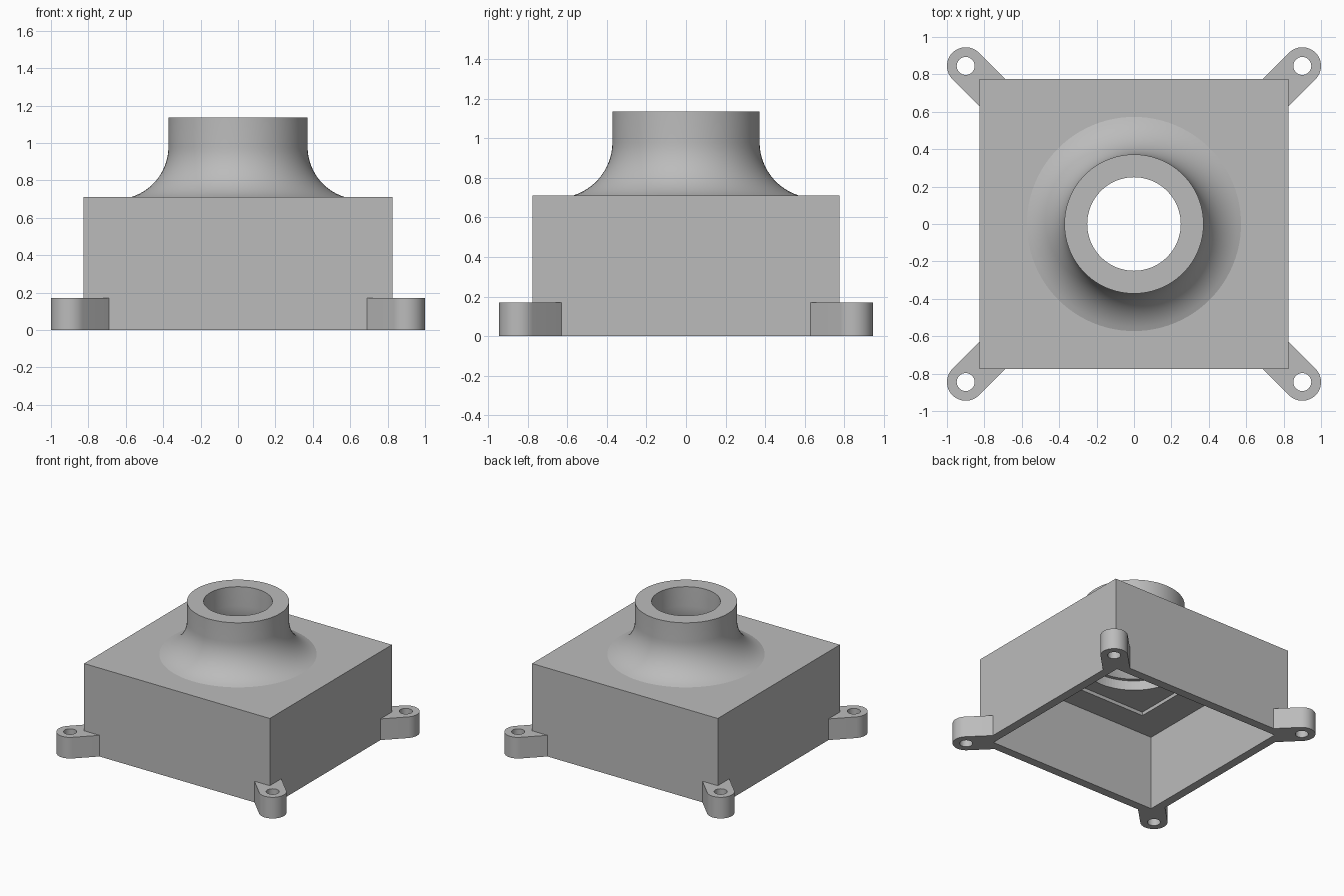
import bpy, bmesh
from math import sin, cos, pi, radians, asin

cube = bpy.data.objects.get("Cube")
if cube:
    bpy.data.objects.remove(cube, do_unlink=True)

grey = bpy.data.materials.new("plain grey")
grey.use_nodes = True
COLOR = (0.5, 0.5, 0.5, 1)
grey.diffuse_color = COLOR
grey.node_tree.nodes["Principled BSDF"].inputs["Base Color"].default_value = COLOR

HX, HY, TOP = 0.825, 0.775, 0.71   # housing half sizes and height
WALL = 0.07
BOLT_X, BOLT_Y, LUG_R = 0.90, 0.845, 0.10


def finish(name, bm):
    bmesh.ops.recalc_face_normals(bm, faces=bm.faces)
    mesh = bpy.data.meshes.new(name)
    bm.to_mesh(mesh)
    bm.free()
    mesh.materials.append(grey)
    ob = bpy.data.objects.new(name, mesh)
    bpy.context.scene.collection.objects.link(ob)
    return ob


def prism(name, outline, z0, z1):
    bm = bmesh.new()
    face = bm.faces.new([bm.verts.new((x, y, z0)) for x, y in outline])
    up = bmesh.ops.extrude_face_region(bm, geom=[face])["geom"]
    verts = [v for v in up if isinstance(v, bmesh.types.BMVert)]
    bmesh.ops.translate(bm, verts=verts, vec=(0, 0, z1 - z0))
    return finish(name, bm)


def rect(hx, hy):
    return [(-hx, -hy), (hx, -hy), (hx, hy), (-hx, hy)]


def arc(cx, cy, r, a0, a1, n):
    return [(cx + r * cos(a0 + (a1 - a0) * i / n),
             cy + r * sin(a0 + (a1 - a0) * i / n)) for i in range(n + 1)]


def circle(cx, cy, r, n):
    return arc(cx, cy, r, 0, 2 * pi, n)[:-1]


def cut(target, cutter):
    mod = target.modifiers.new("cut", "BOOLEAN")
    mod.operation = "DIFFERENCE"
    mod.solver = "EXACT"
    mod.object = cutter
    cutter.hide_render = True
    cutter.hide_set(True)


def smooth(ob):
    bpy.ops.object.select_all(action="DESELECT")
    ob.select_set(True)
    bpy.context.view_layer.objects.active = ob
    bpy.ops.object.shade_smooth_by_angle(angle=radians(30))


def apply_cuts(ob, cutters):
    for c in cutters:
        cut(ob, c)
    bpy.context.view_layer.update()
    deps = bpy.context.evaluated_depsgraph_get()
    mesh = bpy.data.meshes.new_from_object(ob.evaluated_get(deps))
    ob.modifiers.clear()
    ob.data = mesh
    for c in cutters:
        bpy.data.objects.remove(c, do_unlink=True)


# Open-bottomed housing with a shallow square recess and a round opening
housing = prism("housing", rect(HX, HY), 0, TOP)
apply_cuts(housing, [
    prism("cavity_cutter", rect(HX - WALL, HY - WALL), -0.1, 0.604),
    prism("recess_cutter", rect(0.5, 0.5), 0.5, 0.632),
    prism("opening_cutter", circle(0, 0, 0.38, 96), 0.55, 0.8),
])

# Flared neck: concentric outer and inner arcs spun around the axis
FLARE_R, FLARE_Z, NECK_R, BORE_R, NECK_TOP = 0.282, 0.98, 0.372, 0.25, 1.135
centre = NECK_R + FLARE_R
inner_r = centre - BORE_R
drop = FLARE_Z - TOP
outer = arc(centre, FLARE_Z, FLARE_R, pi + asin(drop / FLARE_R), pi, 14)
inner = arc(centre, FLARE_Z, inner_r, pi, pi + asin(drop / inner_r), 10)
profile = outer + [(NECK_R, NECK_TOP), (BORE_R, NECK_TOP)] + inner + [(0.38, TOP)]
bm = bmesh.new()
pts = [bm.verts.new((r, 0, z)) for r, z in profile]
edges = [bm.edges.new(p) for p in zip(pts, pts[1:])]
bmesh.ops.spin(bm, geom=pts + edges, cent=(0, 0, 0), axis=(0, 0, 1),
               angle=2 * pi, steps=96, use_merge=True)
bmesh.ops.remove_doubles(bm, verts=bm.verts, dist=0.0001)
neck = finish("flared_neck", bm)
smooth(neck)

# Four diagonal mounting lugs with bolt holes
reach = LUG_R * 2 ** 0.5
skew = BOLT_X - BOLT_Y
lug_shape = arc(BOLT_X, BOLT_Y, LUG_R, -pi / 4, 3 * pi / 4, 24) + [
    (HY + skew - reach, HY), (HX, HY), (HX, HX - skew - reach)]
for sx, side in ((1, "left"), (-1, "right")):
    for sy, end in ((-1, "front"), (1, "back")):
        lug = prism(f"{end}_{side}_lug", [(x * sx, y * sy) for x, y in lug_shape], 0, 0.17)
        hole = prism("bolt_cutter", circle(BOLT_X * sx, BOLT_Y * sy, 0.048, 32), -0.1, 0.3)
        apply_cuts(lug, [hole])
        smooth(lug)
